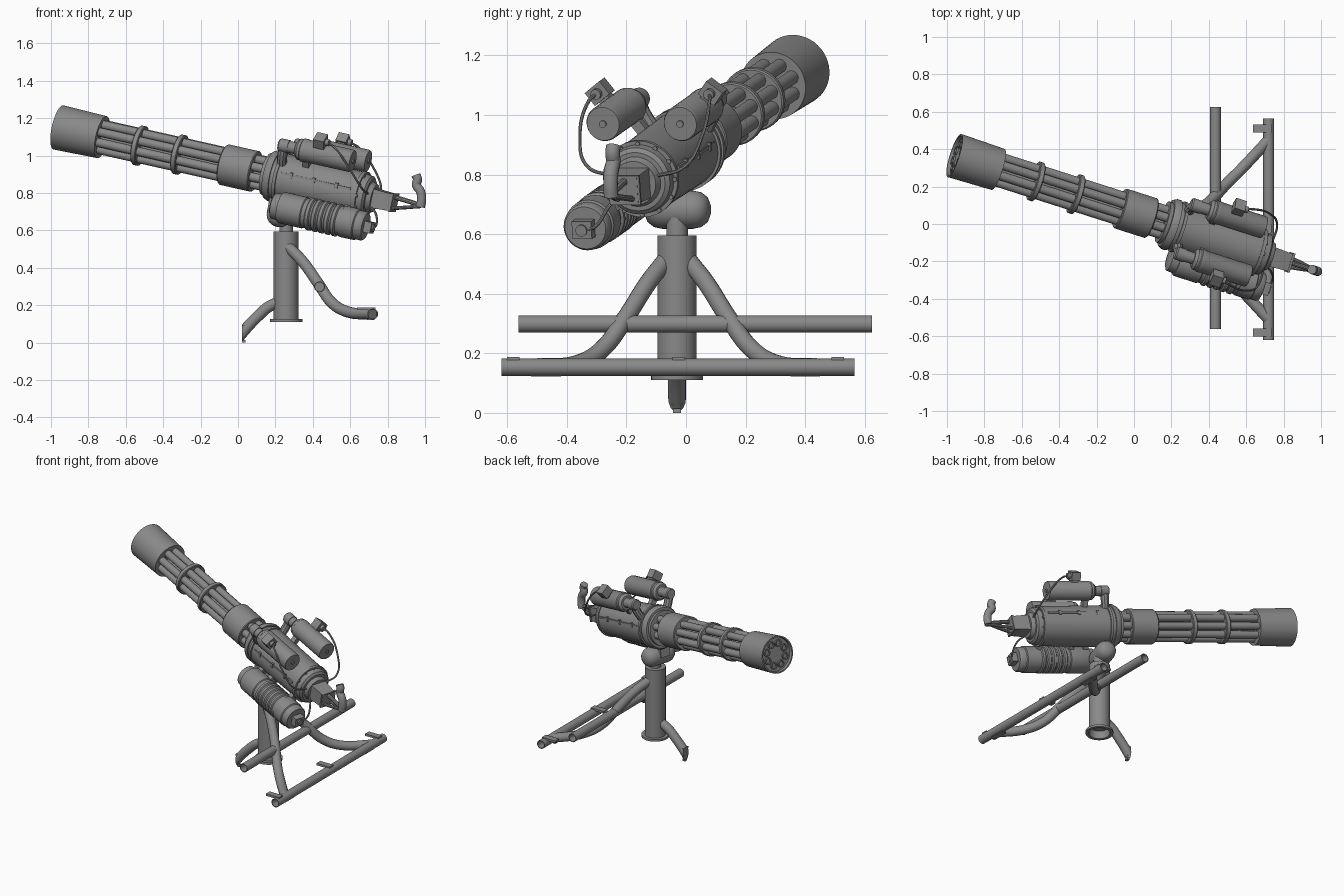
import bpy, bmesh
from math import pi, cos, sin, radians
from mathutils import Matrix, Vector

if "Cube" in bpy.data.objects:
    bpy.data.objects.remove(bpy.data.objects["Cube"])

# Gun frame: local X runs to the muzzle, Z is up, Y is the gun's left (towards the front view)
X = Vector((-0.931, 0.297, 0.209)).normalized()
Y = Vector((0, 0, 1)).cross(X).normalized()
Z = X.cross(Y)
GUN = Matrix.Translation((0, 0.060, 0.935)) @ Matrix((X, Y, Z)).transposed().to_4x4()
WORLD = Matrix.Identity(4)
STEEL = bpy.data.materials.new("dark_steel")
STEEL.diffuse_color = (0.25, 0.25, 0.25, 1)
STEEL.use_nodes = True
STEEL.node_tree.nodes["Principled BSDF"].inputs["Base Color"].default_value = STEEL.diffuse_color


def finish(name, bm, mat):
    bmesh.ops.remove_doubles(bm, verts=bm.verts, dist=1e-5)
    bmesh.ops.recalc_face_normals(bm, faces=bm.faces)
    me = bpy.data.meshes.new(name)
    bm.to_mesh(me)
    bm.free()
    me.materials.append(STEEL)
    ob = bpy.data.objects.new(name, me)
    bpy.context.collection.objects.link(ob)
    ob.matrix_world = mat
    return ob


def lathe(name, profile, y=0, z=0, base=GUN, segs=32):
    """Revolve (x, radius) pairs around the local X axis."""
    bm = bmesh.new()
    rings = [[bm.verts.new((px, r * cos(2 * pi * i / segs), r * sin(2 * pi * i / segs)))
              for i in range(segs)] for px, r in profile]
    for a, b, (_, ra), (_, rb) in zip(rings, rings[1:], profile, profile[1:]):
        for i in range(segs):
            j = (i + 1) % segs
            if ra == 0:
                bm.faces.new((a[0], b[i], b[j]))
            elif rb == 0:
                bm.faces.new((a[i], b[0], a[j]))
            else:
                bm.faces.new((a[i], b[i], b[j], a[j]))
    loose = [v for v in bm.verts if not v.link_faces]
    bmesh.ops.delete(bm, geom=loose, context='VERTS')
    return finish(name, bm, base @ Matrix.Translation((0, y, z)))


def rod(name, a, b, r, y=0, z=0, **kw):
    return lathe(name, [(a, 0), (a, r), (b, r), (b, 0)], y, z, **kw)


def pipe(name, a, b, r, bore, depth, y=0, z=0, **kw):
    return lathe(name, [(a, 0), (a, r), (b, r), (b, bore), (b - depth, bore), (b - depth, 0)], y, z, **kw)


def box(name, centre, size, base=GUN, tilt=0, taper=1):
    bm = bmesh.new()
    bmesh.ops.create_cube(bm, size=1)
    for v in bm.verts:
        k = taper if v.co.x < 0 else 1
        v.co = Vector((v.co.x * size[0], v.co.y * size[1] * k, v.co.z * size[2] * k))
    return finish(name, bm, base @ Matrix.Translation(centre) @ Matrix.Rotation(tilt, 4, 'X'))


def tube(name, pts, r, base=GUN, res=3):
    cu = bpy.data.curves.new(name, 'CURVE')
    cu.dimensions, cu.bevel_depth, cu.bevel_resolution = '3D', r, res
    cu.use_fill_caps, cu.resolution_u = True, 8
    sp = cu.splines.new('BEZIER')
    sp.bezier_points.add(len(pts) - 1)
    for bp, p in zip(sp.bezier_points, pts):
        bp.co = p
        bp.handle_left_type = bp.handle_right_type = 'AUTO'
    ob = bpy.data.objects.new(name, cu)
    bpy.context.collection.objects.link(ob)
    bpy.context.view_layer.update()
    me = bpy.data.meshes.new_from_object(ob.evaluated_get(bpy.context.evaluated_depsgraph_get()))
    bpy.data.objects.remove(ob)
    me.materials.clear()
    bm = bmesh.new()
    bm.from_mesh(me)
    return finish(name, bm, base)


# Barrel cluster
for i in range(8):
    a = 2 * pi * (i + 0.5) / 8
    pipe(f"barrel_{i}", -0.2, 1.02, 0.024, 0.016, 0.06, 0.073 * cos(a), 0.073 * sin(a), segs=16)
rod("centre_shaft", -0.2, 0.99, 0.028, segs=16)
lathe("muzzle_shroud", [(0.78, 0), (0.78, 0.115), (1.03, 0.121), (1.03, 0.112), (1.01, 0.110), (1.01, 0)], segs=48)
for i, u in enumerate((0.334, 0.563)):
    lathe(f"barrel_clamp_{i}", [(u - .015, 0), (u - .015, .103), (u - .011, .108), (u + .011, .108),
                                (u + .015, .103), (u + .015, 0)])
lathe("barrel_collar", [(-.1, 0), (-.1, .107), (-.095, .111), (.076, .111), (.081, .107), (.081, 0)], segs=48)

# Receiver body with flanges and rear plate
lathe("receiver", [(-.165, 0), (-.165, .115), (-.185, .115), (-.185, .13), (-.205, .14), (-.225, .14),
                   (-.225, .13), (-.245, .13), (-.245, .14), (-.262, .14), (-.262, .131), (-.70, .125),
                   (-.70, .131), (-.718, .131), (-.718, .118), (-.75, .114), (-.76, .10), (-.76, .085),
                   (-.785, .075), (-.785, 0)], segs=48)
for i in range(12):
    a = 2 * pi * i / 12
    rod(f"rear_bolt_{i}", -.725, -.715, .008, .122 * cos(a), .122 * sin(a), segs=6)
for s in (-1, 1):
    box(f"side_rail_{s}", (-.48, s * .122, .03), (.40, .014, .012))
    for i in range(3):
        box(f"side_latch_{s}_{i}", (-.34 - .13 * i, s * .126, .03), (.016, .014, .03))

# Twin upper motors, each with elbow, bracket, junction box and cable
for s in (-1, 1):
    y, z = s * .136, .178
    lathe(f"motor_{s}", [(-.345, 0), (-.345, .045), (-.36, .058), (-.375, .058), (-.38, .063), (-.40, .063),
                         (-.405, .061), (-.655, .061), (-.665, .057), (-.665, .012), (-.672, .012), (-.672, 0)], y, z)
    lathe(f"motor_nose_{s}", [(-.35, .032), (-.30, .032), (-.30, .036), (-.25, .036), (-.243, .03), (-.243, 0)],
          y, z, segs=20)
    tube(f"motor_elbow_{s}", [(-.27, y, z), (-.268, y * .93, z - .04), (-.265, y * .7, z - .10)], .027)
    box(f"motor_bracket_{s}", (-.40, s * .095, .115), (.035, .035, .08), tilt=s * -.65)
    box(f"junction_stem_{s}", (-.485, s * .175, .222), (.045, .04, .06), tilt=s * -.65)
    box(f"junction_box_{s}", (-.485, s * .199, .25), (.06, .068, .055), tilt=s * -.65)
    rod(f"junction_plug_{s}", -.535, -.51, .018, s * .199, .25, segs=16)
    tube(f"motor_cable_{s}", [(-.52, s * .199, .25), (-.57, s * .213, .235), (-.68, s * .215, .14),
                              (-.755, s * .17, .05), (-.765, s * .07, .02)], .006, res=2)

# Lower drive canister with ribs, plug and cable
LY, LZ = .172, -.146
ribs = [p for i in range(5) for u in [-.495 - .037 * i] for p in
        ((u, .08), (u - .006, .088), (u - .022, .088), (u - .028, .08))]
lathe("lower_canister", [(-.285, 0), (-.285, .05), (-.295, .07), (-.335, .073), (-.335, .082), (-.345, .085),
                         (-.47, .085), (-.475, .08)] + ribs +
      [(-.69, .08), (-.69, .085), (-.77, .085), (-.775, .079), (-.81, .079), (-.82, .072), (-.82, 0)], LY, LZ)
box("canister_plug", (-.835, LY, LZ), (.05, .068, .06))
rod("canister_socket", -.868, -.85, .02, LY, LZ, segs=16)
tube("canister_cable", [(-.855, LY - .02, LZ), (-.86, .12, -.13), (-.83, .08, -.07), (-.775, .05, -.04)], .006, res=2)
for i, u in enumerate((-.36, -.46, -.68)):
    box(f"canister_bracket_{i}", (u, .105, -.09), (.035, .10, .05), tilt=-.73)

# Rear trigger housing, converging arms and grip
box("trigger_housing", (-.835, 0, .0), (.13, .11, .105), taper=.85)
box("housing_lip", (-.893, 0, 0), (.012, .108, .10))
tube("grip_arm_upper", [(-.86, 0, .03), (-.95, 0, .026), (-1.045, 0, .018)], .013)
for s in (-1, 1):
    tube(f"grip_arm_lower_{s}", [(-.86, s * .03, -.04), (-.95, s * .018, -.015), (-1.045, 0, .012)], .01)
tube("rear_grip", [(-1.045, 0, .008), (-1.043, 0, .05), (-1.028, 0, .09), (-.998, 0, .12), (-.998, 0, .15),
                   (-.985, 0, .17)], .025, res=4)

# Pedestal column, neck and swivel head
CX, CY = 0.257, -0.03
UP = Matrix.Translation((CX, CY, 0)) @ Matrix.Rotation(-pi / 2, 4, 'Y')
lathe("pedestal", [(.16, 0), (.16, .06), (.11, .066), (.11, .087), (.125, .087), (.125, .066), (.595, .066),
                   (.595, 0)], base=UP, segs=40)
rod("neck", .58, .70, .036, base=UP)
ACROSS = Matrix.Rotation(pi / 2, 4, 'Z')
head = Matrix.Translation((.234, -.028, .682)) @ Matrix.Rotation(radians(72.3), 4, 'Z')
lathe("swivel_head", [(-.112, 0), (-.11, .025), (-.1, .045), (-.08, .059), (-.055, .064), (.055, .064), (.08, .059),
                      (.1, .045), (.11, .025), (.112, 0)], base=head)
box("cradle", (-.27, .02, -.15), (.09, .07, .10))

# Splayed rear legs
for s in (-1, 1):
    tube(f"rear_leg_{s}", [(.27, CY + s * .04, .51), (.34, CY + s * .095, .44), (.43, CY + s * .175, .315),
                           (.50, CY + s * .25, .215), (.58, CY + s * .33, .166), (.72, CY + s * .48, .153)],
         .03, base=WORLD, res=6)

# Front leg, cut off vertically at its broken foot
foot = tube("front_leg", [(.25, CY, .225), (.17, CY, .195), (.10, CY, .135), (.03, CY, .06), (-.03, CY, -.015)],
            .03, base=WORLD, res=6)
bm = bmesh.new()
bm.from_mesh(foot.data)
for co, no in (((.022, 0, 0), (-1, 0, 0)), ((0, 0, .0), (0, 0, -1))):
    bmesh.ops.bisect_plane(bm, geom=bm.verts[:] + bm.edges[:] + bm.faces[:], plane_co=co, plane_no=no,
                           clear_outer=True)
    bmesh.ops.holes_fill(bm, edges=[e for e in bm.edges if e.is_boundary])
bm.to_mesh(foot.data)
bm.free()
for i in range(4):
    box(f"foot_tooth_{i}", (.03, CY, .007 + .026 * i), (.018, .026 + .008 * i, .014), base=WORLD)

# Hollow cross bars with clips
for name, x, y0, y1, z in (("upper_cross_bar", .436, -.562, .625, .298), ("lower_cross_bar", .72, -.62, .565, .153)):
    base = Matrix.Translation((x, 0, z)) @ ACROSS
    lathe(name, [(y0 + .15, 0), (y0 + .15, .024), (y0, .024), (y0, .029), (y1, .029), (y1, .024),
                 (y1 - .15, .024), (y1 - .15, 0)], base=base)
for i, y in enumerate((-.58, -.025, .51)):
    box(f"bar_clip_{i}", (.685, y, .181), (.10, .042, .014), base=WORLD)
for i, y in enumerate((-.47, .40)):
    box(f"bar_pad_{i}", (.71, y, .126), (.04, .10, .008), base=WORLD)

# Smooth shading with sharp edges kept
bpy.ops.object.select_all(action='SELECT')
bpy.context.view_layer.objects.active = foot
bpy.ops.object.shade_smooth_by_angle(angle=radians(35))
